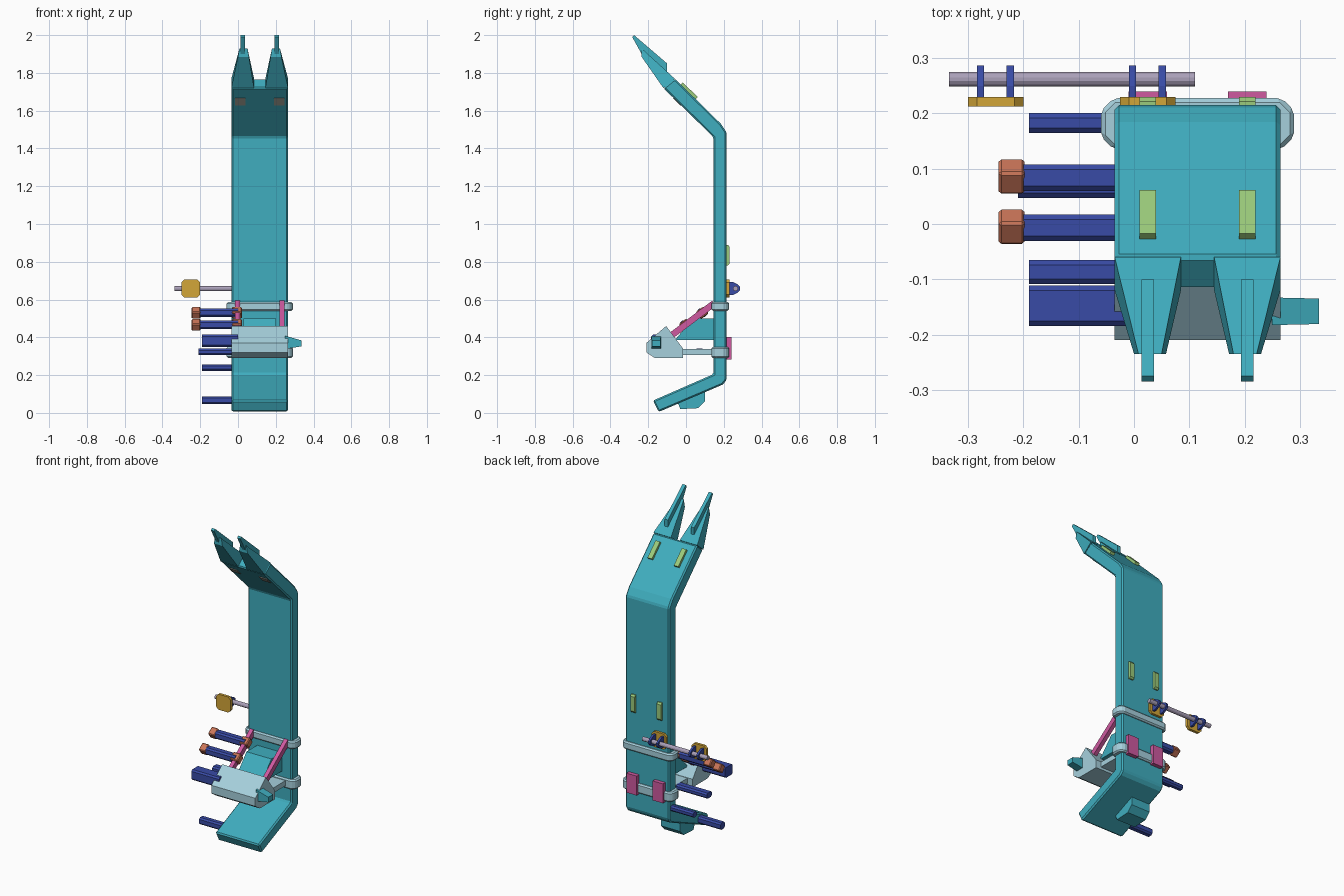
import bpy, bmesh
from math import cos, sin, pi, radians

if "Cube" in bpy.data.objects:
    bpy.data.objects.remove(bpy.data.objects["Cube"])

COL = dict(teal=(.05, .42, .52), sky=(.38, .63, .72), blue=(.04, .07, .38), orange=(.6, .18, .1),
           pink=(.62, .1, .35), green=(.33, .6, .2), gold=(.65, .38, .04), lilac=(.4, .35, .48), grey=(.35, .35, .3))
MATS = {}
for k, c in COL.items():
    MATS[k] = bpy.data.materials.new(k)
    MATS[k].diffuse_color = (*c, 1)


def loft(name, ring_a, ring_b, col, bevel=0):
    """Solid between two matching rings of 3D points."""
    bm = bmesh.new()
    a = [bm.verts.new(p) for p in ring_a]
    b = [bm.verts.new(p) for p in ring_b]
    n = len(a)
    bm.faces.new(a)
    bm.faces.new(b[::-1])
    for i in range(n):
        j = (i + 1) % n
        bm.faces.new((a[i], b[i], b[j], a[j]))
    bmesh.ops.recalc_face_normals(bm, faces=bm.faces)
    me = bpy.data.meshes.new(name)
    bm.to_mesh(me)
    bm.free()
    me.materials.append(MATS[col])
    ob = bpy.data.objects.new(name, me)
    bpy.context.collection.objects.link(ob)
    if bevel:
        m = ob.modifiers.new("bevel", 'BEVEL')
        m.width, m.segments, m.limit_method = bevel, 1, 'ANGLE'
    return ob


def prism(name, pts, lo, hi, col, axis='x', bevel=0):
    """Extrude a 2D outline along one axis."""
    f = {'x': lambda p, t: (t, p[0], p[1]), 'y': lambda p, t: (p[0], t, p[1]),
         'z': lambda p, t: (p[0], p[1], t)}[axis]
    return loft(name, [f(p, lo) for p in pts], [f(p, hi) for p in pts], col, bevel)


def rect(cx, cy, w, h, deg=0):
    c, s = cos(radians(deg)), sin(radians(deg))
    return [(cx + x * c - y * s, cy + x * s + y * c)
            for x, y in ((-w/2, -h/2), (w/2, -h/2), (w/2, h/2), (-w/2, h/2))]


def ngon(cx, cy, rx, ry, n):
    return [(cx + rx * cos(2*pi*(i + .5)/n), cy + ry * sin(2*pi*(i + .5)/n)) for i in range(n)]


def chamfer(x0, x1, y0, y1, c):
    return [(x0 + c, y0), (x1 - c, y0), (x1, y0 + c), (x1, y1 - c),
            (x1 - c, y1), (x0 + c, y1), (x0, y1 - c), (x0, y0 + c)]


X0, X1 = -.035, .265

# bent main plank
prism("main_body", [(-.175, .065), (-.145, .005), (.195, .15), (.215, .175), (.215, 1.485), (.185, 1.53),
                    (-.06, 1.77), (-.12, 1.72), (.145, 1.46), (.145, .205)], X0, X1, 'teal', bevel=.008)
# foot pad under the lower bend
prism("foot_pad", [(-.05, .07), (-.03, .02), (.065, .025), (.10, .06), (.1, .13), (-.03, .08)], -.03, .1, 'teal')

# mirrored pairs about the plank centre line
for side in (0, 1):
    m = (lambda x: .23 - x) if side else (lambda x: x)
    tag = "_right" if side else "_left"
    # fork prong and its spike
    loft("prong" + tag,
         [(m(X0), -.12, 1.72), (m(.085), -.12, 1.72), (m(.085), -.06, 1.77), (m(X0), -.06, 1.77)],
         [(m(0), -.235, 1.885), (m(.058), -.235, 1.885), (m(.05), -.235, 1.93), (m(.008), -.235, 1.93)], 'teal')
    prism("spike" + tag, [(-.1, 1.79), (-.1, 1.85), (-.275, 2.0), (-.285, 1.99), (-.235, 1.9)],
          m(.014), m(.036), 'teal')
    # pads on upper and lower back, and on the inner slope
    prism("upper_pad" + tag, rect(.012, 1.70, .11, .03, -44), m(.01), m(.04), 'green')
    prism("back_pad" + tag, [(.2, .78), (.222, .78), (.23, .79), (.23, .88), (.222, .89), (.2, .89)],
          m(.01), m(.04), 'green')
    prism("inner_pad" + tag, rect(-.045, 1.65, .055, .012, -44), m(-.015), m(.04), 'grey')
    # strap plates and diagonal struts
    prism("strap_plate" + tag, rect(.22, .342, .04, .12), m(-.01), m(.06), 'pink')
    prism("strut" + tag, rect(.025, .487, .31, .034, 37), m(-.015), m(.01), 'pink')

# straps around the plank
for nm, z0, z1 in (("lower_strap", .29, .35), ("upper_strap", .54, .588)):
    prism(nm, chamfer(-.06, .29, .135, .228, .023), z0, z1, 'sky', 'z', .008)

# front bracket, its link and web
prism("front_bracket", [(-.21, .37), (-.105, .46), (-.015, .34), (-.015, .29), (-.165, .29), (-.21, .32)],
      X0, X1, 'sky')
prism("bracket_link", rect(.06, .322, .2, .032), .0, .23, 'sky')
prism("bracket_web", [(-.06, .385), (.04, .5), (.16, .5), (.16, .385)], .03, .2, 'teal')
# side stub on the bracket
loft("side_stub", [(.25, y, z) for y, z in rect(-.158, .373, .05, .07)],
     [(.335, y, z) for y, z in rect(-.158, .368, .046, .032)], 'teal')

# side pegs: centre y, z, size y, z, outer x
for i, (y, z, w, h, x) in enumerate(((.084, .53, .048, .044, -.2), (-.007, .466, .048, .044, -.2),
                                     (-.148, .382, .073, .064, -.19), (.072, .323, .05, .034, -.21),
                                     (.183, .24, .036, .034, -.19), (-.087, .067, .043, .042, -.19))):
    prism(f"side_peg_{i}", chamfer(y - w/2, y + w/2, z - h/2, z + h/2, .009), x, 0, 'blue')
    if i < 2:
        # end blocks on the two pegs that ride on the strut
        prism(f"peg_end_{i}", rect(y + .002, z, .05, .046, 37), -.245, -.198, 'orange', bevel=.005)
        prism(f"peg_collar_{i}", rect(y + .002, z, .05, .046, 37), -.032, .02, 'orange', bevel=.005)

# rear rail with two clamps
prism("rail", ngon(.262, .658, .0135, .0135, 12), -.335, .11, 'lilac')
for i, x in enumerate((-.25, .025)):
    prism(f"clamp_plate_{i}", chamfer(x - .05, x + .05, .61, .706, .016), .213, .23, 'gold', 'y')
    for dx in (-.028, .026):
        prism(f"clamp_ring_{i}", [(.225, .625), (.25, .625), (.275, .637), (.287, .65), (.287, .668),
                                  (.275, .68), (.25, .692), (.225, .692)],
              x + dx - .0065, x + dx + .0065, 'blue')

for m in bpy.data.materials:
    if m.users and not m.is_grease_pencil:
        m.use_nodes = True
        m.node_tree.nodes["Principled BSDF"].inputs["Base Color"].default_value = m.diffuse_color
